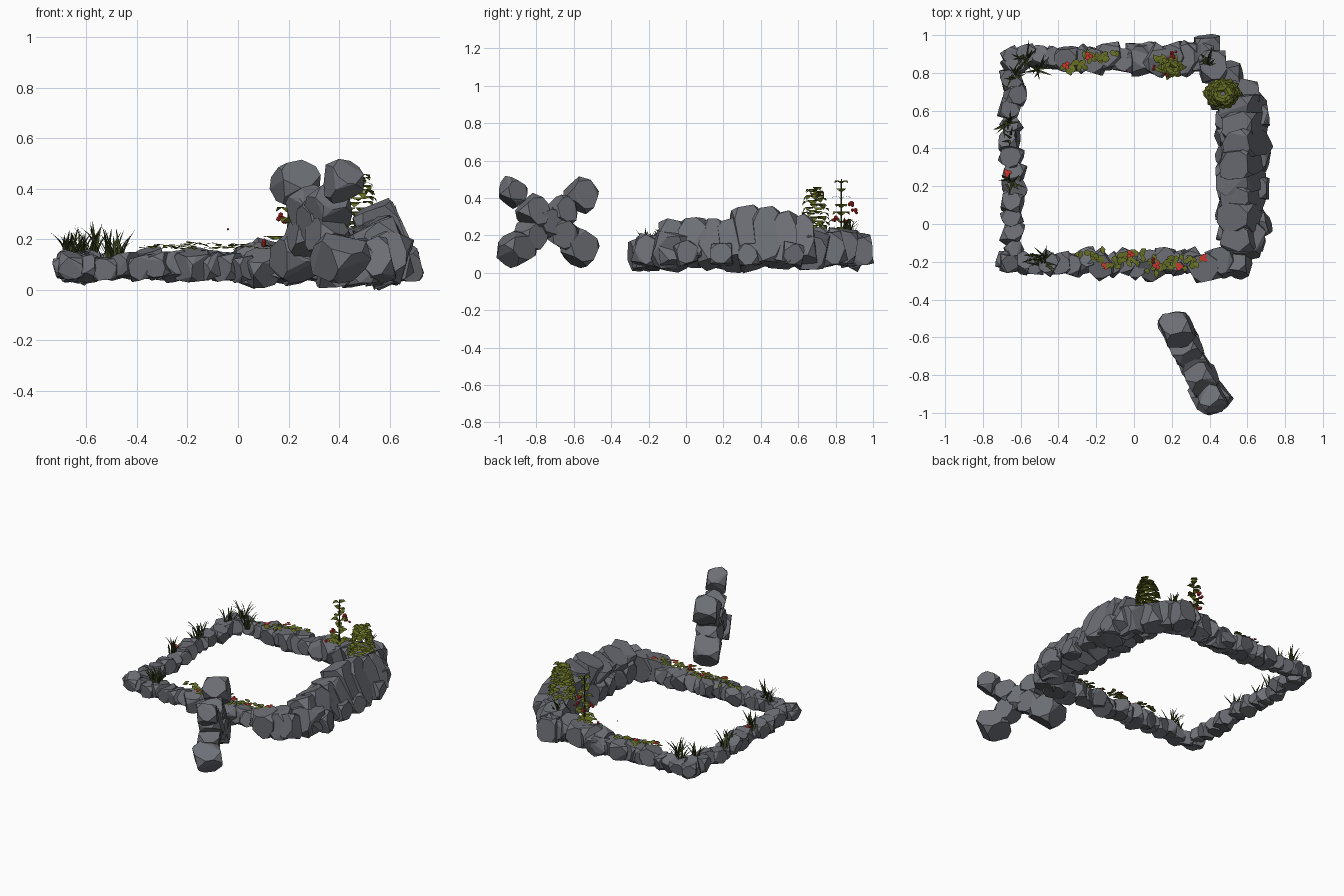
import bpy, bmesh, math, random
from mathutils import Vector, Matrix, Euler

if "Cube" in bpy.data.objects:
    bpy.data.objects.remove(bpy.data.objects["Cube"])

random.seed(11)
U = random.uniform


def material(name, rgb):
    m = bpy.data.materials.new(name)
    m.diffuse_color = (*rgb, 1)
    m.use_nodes = True
    m.node_tree.nodes["Principled BSDF"].inputs["Base Color"].default_value = m.diffuse_color
    return m


STONE = material("grey stone", (0.150, 0.158, 0.178))
LEAF = material("olive leaf", (0.135, 0.160, 0.018))
GRASS = material("dark grass", (0.040, 0.055, 0.014))
RED = material("red flower", (0.62, 0.035, 0.03))


def finish(bm, name, mat):
    me = bpy.data.meshes.new(name)
    bm.to_mesh(me)
    bm.free()
    me.materials.append(mat)
    ob = bpy.data.objects.new(name, me)
    bpy.context.collection.objects.link(ob)
    return ob


def rock(bm, pos, size, rot=(0, 0, 0), wobble=0.3, cut=(0.2, 0.55)):
    """Chipped boulder: hull of a jittered, corner-cut box with half sizes `size`."""
    tmp = bmesh.new()
    spin = Euler(rot).to_matrix() @ Euler([U(-wobble, wobble) for _ in range(3)]).to_matrix()
    for i in (-1, 1):
        for j in (-1, 1):
            for k in (-1, 1):
                c0 = U(*cut)
                shrink = U(0.8, 0.96)
                for a in range(3):
                    p = Vector((i, j, k)) * shrink
                    p[a] *= c0
                    p = Vector([c * U(0.88, 1.06) * s for c, s in zip(p, size)])
                    tmp.verts.new(spin @ p + Vector(pos))
    res = bmesh.ops.convex_hull(tmp, input=tmp.verts[:])
    junk = [g for g in res["geom_interior"] if isinstance(g, bmesh.types.BMVert)]
    bmesh.ops.delete(tmp, geom=junk, context='VERTS')
    bmesh.ops.dissolve_limit(tmp, angle_limit=0.3, verts=tmp.verts[:], edges=tmp.edges[:])
    bmesh.ops.recalc_face_normals(tmp, faces=tmp.faces[:])
    me = bpy.data.meshes.new("tmp")
    tmp.to_mesh(me)
    tmp.free()
    bm.from_mesh(me)
    bpy.data.meshes.remove(me)


def rock_row(bm, a, b, n, ra, rb):
    """Row of rocks between two points, radius changing from ra to rb."""
    a, b = Vector(a), Vector(b)
    side = (b - a).cross(Vector((0, 0, 1))).normalized()
    for i in range(n):
        t = i / (n - 1)
        r = (ra + (rb - ra) * t) * U(0.88, 1.12)
        p = a.lerp(b, t) + side * U(-0.018, 0.018) + Vector((0, 0, U(-0.008, 0.008)))
        rock(bm, p, (r, r * U(0.9, 1.1), r * 0.9), (0, 0, U(0, 3)), 0.4)


# low border walls
bm = bmesh.new()
rock_row(bm, (-0.66, -0.20, 0.09), (0.30, -0.21, 0.09), 15, 0.056, 0.07)
finish(bm, "front_wall", STONE)
bm = bmesh.new()
rock_row(bm, (-0.65, -0.13, 0.09), (-0.64, 0.85, 0.095), 13, 0.054, 0.058)
rock(bm, (-0.68, -0.19, 0.085), (0.05, 0.05, 0.045))
finish(bm, "left_wall", STONE)
bm = bmesh.new()
rock_row(bm, (-0.65, 0.89, 0.095), (0.02, 0.87, 0.10), 10, 0.058, 0.072)
rock_row(bm, (0.05, 0.88, 0.11), (0.36, 0.875, 0.13), 5, 0.083, 0.088)
finish(bm, "back_wall", STONE)

# tall right wall: big leaning slabs (y, top height), cobbles along both feet
bm = bmesh.new()
for y, top in ((-0.07, .265), (0.04, .275), (0.14, .28), (0.24, .285), (0.335, .34),
               (0.43, .335), (0.52, .31), (0.62, .285)):
    rock(bm, (0.575 + 0.01 * (y > 0.4), y, top / 2 + 0.015), (0.095, 0.082, top / 2 - 0.005),
         (U(0.0, 0.25), -0.42, U(-0.2, 0.2)), 0.1, (0.3, 0.6))
    rock(bm, (0.51, y + 0.03, 0.11), (0.075, 0.06, 0.08))
for y in (0.0, 0.19, 0.34, 0.57):
    rock(bm, (0.665, y, 0.10), (0.055, 0.065, 0.065))
finish(bm, "right_wall", STONE)

# corner boulders
bm = bmesh.new()
for p, s in (((0.38, -0.23, 0.10), (.088, .082, .09)), ((0.47, -0.20, 0.11), (.08, .08, .10)),
             ((0.55, -0.20, 0.11), (.068, .078, .085)), ((0.59, -0.09, 0.13), (.092, .09, .105)),
             ((0.39, 0.92, 0.12), (.078, .08, .088)), ((0.42, 0.83, 0.14), (.08, .085, .10)),
             ((0.49, 0.78, 0.13), (.085, .08, .10)), ((0.48, 0.69, 0.15), (.08, .08, .10)),
             ((0.58, 0.68, 0.12), (.08, .08, .10))):
    rock(bm, p, s)
finish(bm, "corner_boulders", STONE)

# standing cross of boulders (y, z, radius), its plane slanted in plan
bm = bmesh.new()
for y, z, r in ((-.93, .435, .07), (-.56, .415, .085), (-.905, .125, .09), (-.575, .13, .092),
                (-.815, .325, .08), (-.665, .325, .08), (-.815, .215, .078), (-.665, .215, .085),
                (-.74, .265, .08)):
    rock(bm, (0.225 + (-0.55 - y) * 0.5, y, z), (r, r, r * 0.95),
         (math.copysign(0.75, (y + .74) * (z - .265)), 0, 0.45))
finish(bm, "boulder_cross", STONE)


def blade(bm, root, yaw, lean, length, width, droop, shape=(0.35, 1.0, 0.75, 0.06)):
    """Curved pointed strip used for grass blades and leaves."""
    p, ang, n = Vector(root), lean, len(shape) - 1
    out = Vector((math.cos(yaw), math.sin(yaw), 0))
    side = Vector((-out.y, out.x, 0))
    rows = []
    for f in shape:
        w = width * f / 2
        rows.append([bm.verts.new(p + side * w), bm.verts.new(p - side * w)])
        p = p + (out * math.cos(ang) + Vector((0, 0, math.sin(ang)))) * length / n
        ang -= droop / n
    for r, s in zip(rows, rows[1:]):
        bm.faces.new((r[0], r[1], s[1], s[0]))


# grass tufts (x, y, z, number of blades, length)
bm = bmesh.new()
for x, y, z, n, l in ((-.57, .88, .13, 14, .15), (-.63, .79, .12, 12, .14), (-.51, .83, .12, 11, .14),
                      (-.67, .54, .13, 13, .13), (-.64, .45, .13, 6, .10), (-.66, .23, .13, 13, .13),
                      (-.48, -.20, .12, 15, .14), (-.53, -.18, .12, 5, .11), (.39, .86, .22, 12, .10)):
    for i in range(n):
        blade(bm, (x + U(-.02, .02), y + U(-.02, .02), z - 0.01), U(0, 6.28), U(1.1, 1.5),
              l * U(0.75, 1.1), 0.012, U(0.3, 1.1), (0.7, 1.0, 0.9, 0.6, 0.06))
finish(bm, "grass_tufts", GRASS)

# creeping vines along the walls
bm = bmesh.new()
for a, b, n in (((-.30, -.16, .165), (-.16, -.17, .17), 12), ((-.14, -.22, .165), (.04, -.16, .175), 26),
                ((.08, -.23, .17), (.36, -.18, .18), 32), ((-.37, .83, .17), (-.10, .90, .18), 34)):
    for i in range(n):
        p = Vector(a).lerp(Vector(b), i / (n - 1)) + Vector((U(-.02, .02), U(-.025, .025), U(-.008, .008)))
        blade(bm, p, U(0, 6.28), U(-0.1, 0.4), U(.03, .042), 0.028, 0.5, (0.5, 1.0, 0.3))
finish(bm, "creeping_vines", LEAF)

# layered bush on the back right corner, broad drooping leaves up to the crown
bm = bmesh.new()
for k in range(8):
    z, r = 0.24 + k * 0.028, 0.05 * (1 - (k / 8) ** 2)
    for i in range(8):
        a = i * 0.785 + k * 0.39
        blade(bm, (0.47 + 1.1 * r * math.cos(a), 0.69 + 0.7 * r * math.sin(a), z + U(-.012, .012)),
              a + U(-.25, .25), U(0.3, 0.8), U(.05, .065), 0.052, 2.2)
finish(bm, "leafy_bush", LEAF)

# tall flowering stalk with leaf pairs, and low leaves at its foot
bm = bmesh.new()
for k in range(7):
    z = 0.22 + k * 0.043
    for s in range(2):
        blade(bm, (0.20, 0.83, z), k * 1.2 + s * 3.14, 0.8, 0.095 - k * 0.007, 0.045, 2.2)
for i in range(18):
    blade(bm, (0.18 + U(-.05, .05), 0.83 + U(-.03, .03), 0.2), U(0, 6.28), 0.5, 0.06, 0.036, 1.0)
finish(bm, "stalk_leaves", LEAF)
bm = bmesh.new()
bmesh.ops.create_cone(bm, cap_ends=True, segments=5, radius1=0.006, radius2=0.003, depth=0.32,
                      matrix=Matrix.Translation((0.20, 0.83, 0.34)))
finish(bm, "stalk_stem", GRASS)

# flat red blossoms lying on the vines
bm = bmesh.new()
for x, y, z in ((-.15, -.22, .175), (-.02, -.16, .185), (.12, -.22, .185), (.24, -.225, .185), (.37, -.18, .19),
                (-.36, .84, .18), (-.24, .89, .19), (-.67, .27, .16)):
    for i in range(3):
        a = i * 2.09 + x * 9
        o = Vector((x + .012 * math.cos(a), y + .012 * math.sin(a), z + i * .002))
        bmesh.ops.create_circle(bm, cap_ends=True, segments=6, radius=.012, matrix=Matrix.Translation(o))
finish(bm, "vine_blossoms", RED)

# round red blossoms on the stalk and beside it
bm = bmesh.new()
for x, y, z in ((.11, -.19, .185), (.11, .83, .185), (.18, .86, .28), (.20, .88, .37), (.17, .80, .29), (.21, .90, .33)):
    for i in range(4):
        o = Vector((x + U(-.013, .013), y + U(-.013, .013), z + U(-.01, .01)))
        bmesh.ops.create_icosphere(bm, subdivisions=1, radius=U(.008, .012), matrix=Matrix.Translation(o))
bmesh.ops.create_icosphere(bm, subdivisions=1, radius=.005, matrix=Matrix.Translation((-.04, .81, .24)))
finish(bm, "stalk_blossoms", RED)
